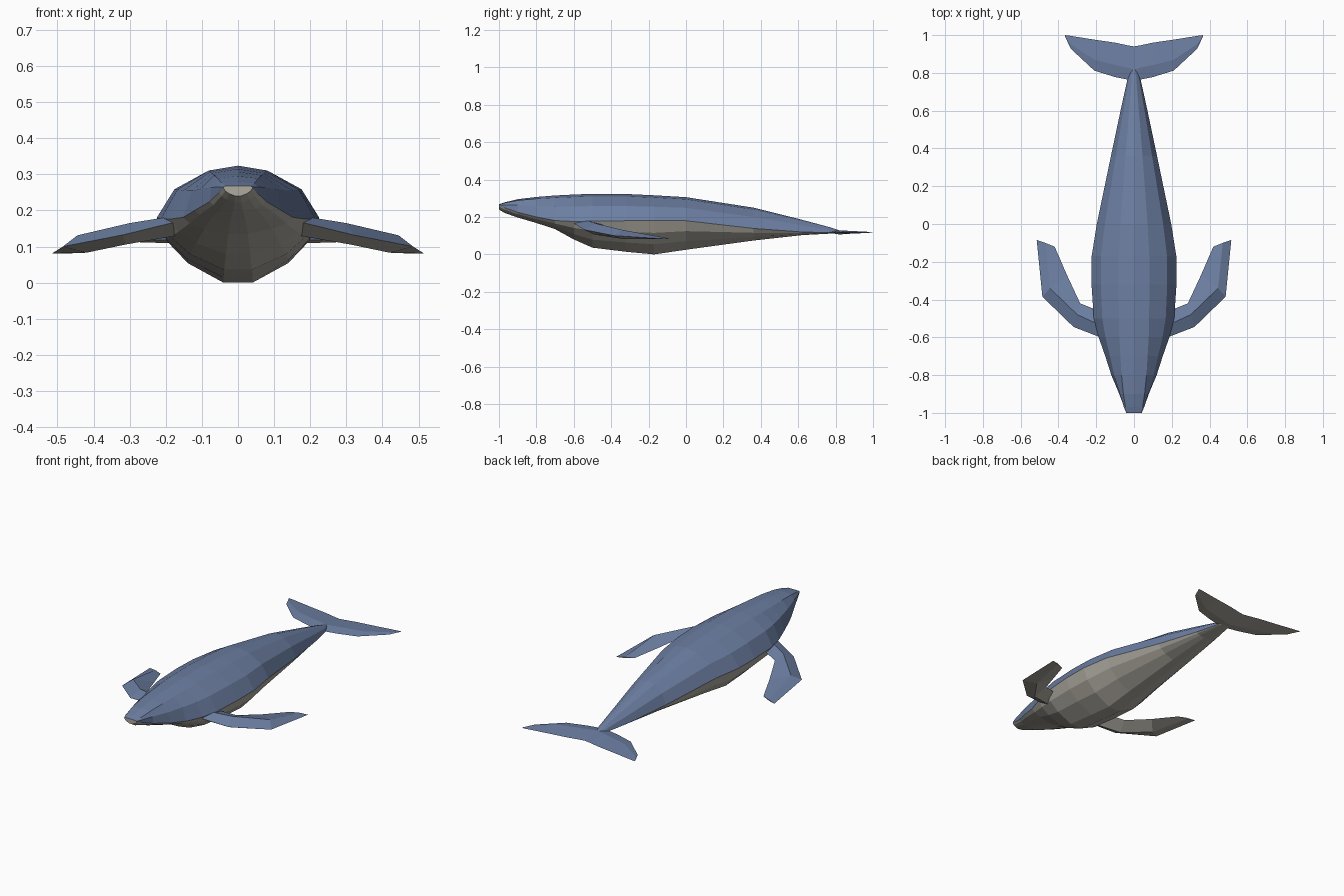
import bpy, bmesh


def material(name, rgb):
    m = bpy.data.materials.new(name)
    m.diffuse_color = (*rgb, 1)
    return m


MATS = [material("slate blue", (0.15, 0.21, 0.36)),
        material("belly grey", (0.42, 0.40, 0.35))]


def loft(name, rings, blue, caps, mirror=False):
    """Skin closed rings; strips whose index is in 'blue' are blue, the rest grey."""
    bm = bmesh.new()
    loops = [[bm.verts.new(p) for p in r] for r in rings]
    n = len(loops[0])
    for a, b in zip(loops, loops[1:]):
        for i in range(n):
            j = (i + 1) % n
            f = bm.faces.new((a[i], a[j], b[j], b[i]))
            f.material_index = 0 if i in blue else 1
    for k in caps:
        bm.faces.new(loops[k]).material_index = 1
    bmesh.ops.recalc_face_normals(bm, faces=bm.faces)
    me = bpy.data.meshes.new(name)
    bm.to_mesh(me)
    bm.free()
    for m in MATS:
        me.materials.append(m)
    ob = bpy.data.objects.new(name, me)
    bpy.context.collection.objects.link(ob)
    if mirror:
        ob.modifiers.new("mirror", 'MIRROR')
    return ob


# Body: y, half width, crown half width, top z, colour line z, bottom z
stations = [
    (-1.00, 0.040, 0.034, 0.268, 0.262, 0.240),
    (-0.97, 0.052, 0.045, 0.278, 0.250, 0.222),
    (-0.90, 0.078, 0.056, 0.295, 0.225, 0.197),
    (-0.80, 0.120, 0.066, 0.307, 0.200, 0.168),
    (-0.70, 0.152, 0.072, 0.315, 0.181, 0.135),
    (-0.60, 0.187, 0.078, 0.320, 0.176, 0.080),
    (-0.50, 0.213, 0.080, 0.324, 0.178, 0.036),
    (-0.32, 0.225, 0.082, 0.323, 0.180, 0.014),
    (-0.17, 0.224, 0.081, 0.316, 0.180, 0.000),
    (0.00, 0.197, 0.072, 0.306, 0.180, 0.025),
    (0.36, 0.122, 0.045, 0.250, 0.139, 0.074),
    (0.62, 0.067, 0.024, 0.185, 0.120, 0.103),
    (0.77, 0.034, 0.012, 0.145, 0.116, 0.111),
    (0.84, 0.006, 0.002, 0.122, 0.116, 0.113),
]


def section(y, w, c, zt, zm, zb):
    up, down = zt - zm, zm - zb
    half = [(c, zm + 0.91 * up), ((c + 1.2 * w) / 2, zm + 0.55 * up), (w, zm),
            (0.88 * w, zm - 0.36 * down), (0.62 * w, zm - 0.70 * down), (0.18 * w, zb)]
    return ([(0, y, zt)] + [(x, y, z) for x, z in half]
            + [(-x, y, z) for x, z in reversed(half)])


loft("whale_body", [section(*s) for s in stations],
     {0, 1, 2, 10, 11, 12}, (0, -1))

# Flippers: rings of leading edge, upper ridge, trailing edge, lower ridge
loft("flippers", [
    [(0.165, -0.605, 0.170), (0.17, -0.54, 0.186), (0.185, -0.46, 0.165), (0.17, -0.54, 0.130)],
    [(0.320, -0.545, 0.132), (0.30, -0.48, 0.165), (0.285, -0.42, 0.145), (0.31, -0.49, 0.106)],
    [(0.485, -0.385, 0.100), (0.445, -0.34, 0.131), (0.355, -0.27, 0.112), (0.42, -0.34, 0.083)],
    [(0.515, -0.085, 0.081), (0.47, -0.10, 0.087), (0.420, -0.120, 0.086), (0.47, -0.10, 0.081)],
], {0, 1}, (0, -1), mirror=True)

# Tail flukes: x, leading y, trailing y, thickness
fluke = [(0, 0.750, 0.94, 0.022), (0.035, 0.765, 0.946, 0.022), (0.10, 0.778, 0.960, 0.020),
         (0.21, 0.812, 0.976, 0.016), (0.335, 0.928, 0.996, 0.008), (0.365, 0.993, 1.0, 0.003)]
loft("tail_flukes", [
    [(x, a, 0.118), (x, a + 0.35 * (b - a), 0.118 + t / 2),
     (x, b, 0.117), (x, a + 0.35 * (b - a), 0.118 - t / 2)]
    for x, a, b, t in fluke], {0, 1}, (-1,), mirror=True)
